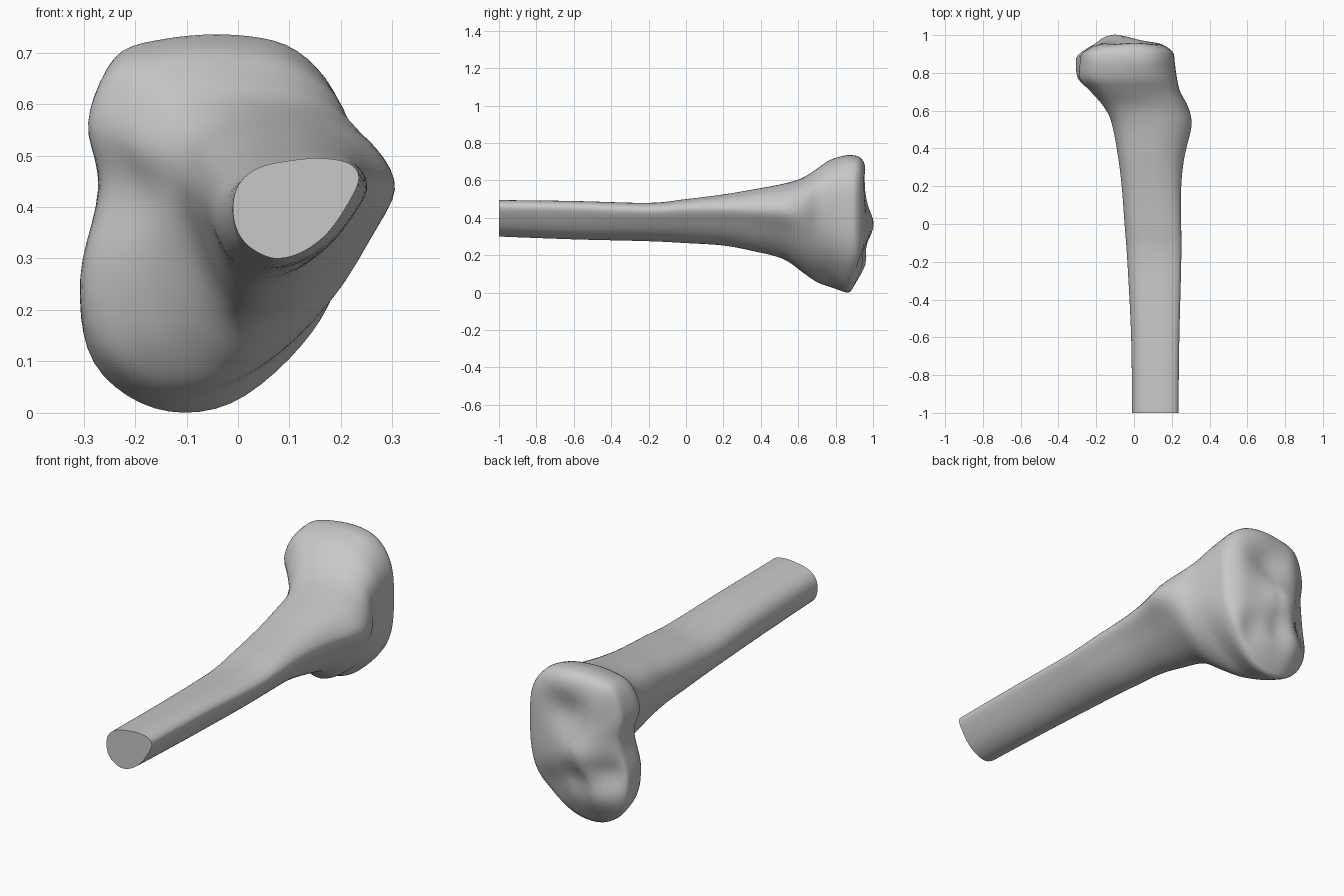
import bpy, bmesh, math
from mathutils import Vector

if "Cube" in bpy.data.objects:
    bpy.data.objects.remove(bpy.data.objects["Cube"], do_unlink=True)

# Cross-section outlines (x, z), clockwise from the inner side
SHAFT = [(-.01, .39), (-.005, .43), (.015, .46), (.05, .48), (.1, .49), (.16, .495), (.215, .485),
         (.235, .455), (.21, .4), (.17, .345), (.12, .31), (.07, .3), (.025, .32), (0, .35)]
NECK = [(-.12, .44), (-.11, .5), (-.08, .545), (-.02, .575), (.06, .585), (.16, .575), (.255, .525),
        (.305, .435), (.24, .335), (.17, .25), (.09, .19), (0, .175), (-.055, .235), (-.1, .35)]
FLARE = [(-.19, .43), (-.23, .55), (-.18, .64), (-.1, .67), (0, .675), (.12, .65), (.21, .575),
         (.235, .44), (.21, .29), (.13, .16), (.01, .065), (-.09, .05), (-.2, .14), (-.225, .29)]
HEAD = [(-.27, .43), (-.285, .56), (-.24, .69), (-.14, .727), (0, .735), (.12, .705), (.205, .6),
        (.222, .44), (.205, .26), (.13, .125), (-.01, .01), (-.16, .001), (-.28, .09), (-.307, .25)]
OUTLINES = [SHAFT, NECK, FLARE, HEAD]

# Stations along the bone: y, outline blend, left, right, bottom, top
STATIONS = [
    (-1, 0, -.01, .235, .3, .495),
    (-.6, 0, -.015, .24, .285, .49),
    (-.2, .05, -.035, .25, .275, .48),
    (0, .15, -.05, .25, .265, .5),
    (.2, .4, -.065, .25, .252, .525),
    (.36, .7, -.085, .268, .222, .552),
    (.52, 1, -.115, .307, .18, .582),
    (.62, 1.45, -.16, .288, .11, .612),
    (.7, 1.95, -.23, .245, .055, .663),
    (.77, 2.45, -.298, .228, .03, .71),
    (.86, 3, -.308, .215, -.002, .737),
]
STEPS = 5
RIM_Y = STATIONS[-1][0]


def catmull(a, b, c, d, t):
    return (b * 2 + (c - a) * t + (a * 2 - b * 5 + c * 4 - d) * t * t
            + (b * 3 - a - c * 3 + d) * t ** 3) * .5


def section(y, blend, left, right, bottom, top):
    """Blend two outlines, smooth them and fit them to the given extents."""
    i = min(int(blend), len(OUTLINES) - 2)
    pts = [Vector(p).lerp(Vector(q), blend - i) for p, q in zip(OUTLINES[i], OUTLINES[i + 1])]
    n = len(pts)
    ring = [catmull(pts[k - 1], pts[k], pts[(k + 1) % n], pts[(k + 2) % n], s / STEPS)
            for k in range(n) for s in range(STEPS)]
    xs, zs = [p.x for p in ring], [p.y for p in ring]
    fit = lambda v, vals, lo, hi: lo + (hi - lo) * (v - min(vals)) / (max(vals) - min(vals))
    return [Vector((fit(p.x, xs, left, right), y, fit(p.y, zs, bottom, top))) for p in ring]


# Joint face relief: x, z, size, height
RELIEF = [
    (-.1, .355, .11, .042),   # raised middle
    (0, .68, .1, .02),        # upper crest
    (-.02, .55, .1, -.035),   # upper dish
    (.06, .17, .07, -.035),   # valley below the middle
    (-.08, .23, .07, -.035),
    (-.24, .29, .07, -.04),
    (-.2, .14, .08, .02),     # lower lobe
]


def joint_height(x, z):
    y = .965 - .4 * max(0, .17 - z) - .35 * max(0, -.17 - x) - .3 * max(0, x - .14)
    return y + sum(h * math.exp(-((x - cx) ** 2 + (z - cz) ** 2) / size ** 2)
                   for cx, cz, size, h in RELIEF)


# Shaft and flared head as one smooth loft
keys = [section(*s) for s in STATIONS]
rings = []
last = len(keys) - 1
for k in range(last):
    around = keys[max(k - 1, 0)], keys[k], keys[k + 1], keys[min(k + 2, last)]
    for s in range(STEPS):
        rings.append([catmull(*p, s / STEPS) for p in zip(*around)])
rings.append(keys[-1])

# Joint face as shrinking rings with a rounded rim
centre = Vector((-.05, RIM_Y, .4))
for s in (.995, .985, .97, .95, .92, .89, .84, .77, .69, .6, .5, .4, .3, .2, .1):
    swell = (1 - s ** 3.8) ** (1 / 3.8)
    ring = [centre.lerp(p, s) for p in keys[-1]]
    for p in ring:
        p.y = RIM_Y + (joint_height(p.x, p.z) - RIM_Y) * swell
    rings.append(ring)

bm = bmesh.new()
loops = [[bm.verts.new(p) for p in ring] for ring in rings]
count = len(loops[0])
for a, b in zip(loops, loops[1:]):
    for k in range(count):
        j = (k + 1) % count
        bm.faces.new((a[k], a[j], b[j], b[k]))
bm.faces.new(loops[0])
tip = bm.verts.new((centre.x, joint_height(centre.x, centre.z), centre.z))
for k in range(count):
    bm.faces.new((loops[-1][k], loops[-1][(k + 1) % count], tip))

# Soften the head
for _ in range(2):
    bmesh.ops.smooth_vert(bm, verts=[v for v in bm.verts if v.co.y > .4], factor=.5,
                          use_axis_x=True, use_axis_y=True, use_axis_z=True)
bmesh.ops.recalc_face_normals(bm, faces=bm.faces)

mesh = bpy.data.meshes.new("leg_bone")
bm.to_mesh(mesh)
bm.free()
bone = bpy.data.objects.new("leg_bone", mesh)
bpy.context.collection.objects.link(bone)

# Plain grey
grey = bpy.data.materials.new("bone_grey")
grey.use_nodes = True
colour = (.58, .58, .58, 1)
grey.diffuse_color = colour
grey.node_tree.nodes["Principled BSDF"].inputs["Base Color"].default_value = colour
mesh.materials.append(grey)

bpy.context.view_layer.objects.active = bone
bone.select_set(True)
bpy.ops.object.shade_smooth_by_angle(angle=math.radians(50))
